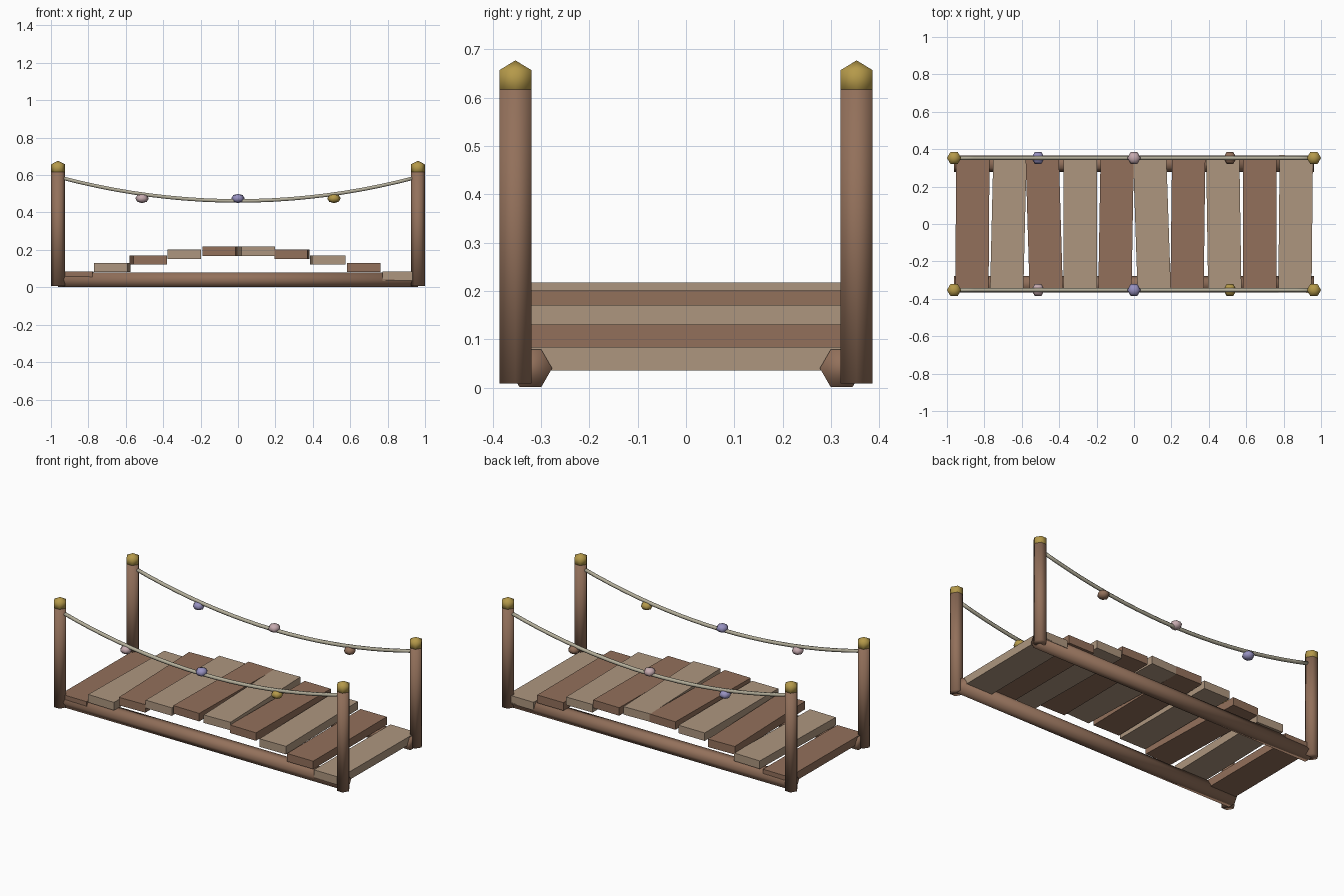
import bpy
import bmesh
from math import sin, cos, pi

default = bpy.data.objects.get("Cube")
if default:
    bpy.data.objects.remove(default, do_unlink=True)


def material(name, r, g, b):
    m = bpy.data.materials.new(name)
    m.use_nodes = True
    m.diffuse_color = (r, g, b, 1)
    m.node_tree.nodes["Principled BSDF"].inputs["Base Color"].default_value = (r, g, b, 1)
    return m


BROWN = material("brown wood", 0.29, 0.163, 0.104)
TAN = material("tan wood", 0.42, 0.305, 0.212)
GOLD = material("gold", 0.46, 0.32, 0.068)
LAVENDER = material("lavender", 0.31, 0.285, 0.53)
PINK = material("pink", 0.56, 0.40, 0.425)
ROPE = material("rope fibre", 0.45, 0.42, 0.32)


def add(name, bm, mat, smooth):
    bmesh.ops.recalc_face_normals(bm, faces=bm.faces[:])
    mesh = bpy.data.meshes.new(name)
    bm.to_mesh(mesh)
    bm.free()
    mesh.materials.append(mat)
    mesh.polygons.foreach_set("use_smooth", [smooth] * len(mesh.polygons))
    ob = bpy.data.objects.new(name, mesh)
    bpy.context.scene.collection.objects.link(ob)
    return ob


def lathe(name, profile, mat, location, sides=6):
    """Turn a (radius, height) profile; a zero radius makes a pole."""
    bm = bmesh.new()
    rings = []
    for r, z in profile:
        if r == 0:
            rings.append([bm.verts.new((0, 0, z))] * sides)
        else:
            angles = [2 * pi * k / sides for k in range(sides)]
            rings.append([bm.verts.new((r * cos(a), r * sin(a), z)) for a in angles])
    for low, high in zip(rings, rings[1:]):
        for k in range(sides):
            n = (k + 1) % sides
            corners = list(dict.fromkeys((low[k], low[n], high[n], high[k])))
            bm.faces.new(corners)
    for ring in (rings[0], rings[-1]):
        if ring[0] is not ring[1]:
            bm.faces.new(ring)
    ob = add(name, bm, mat, True)
    ob.location = location
    return ob


POST_X, POST_Y = 0.962, 0.353

# Corner posts with faceted gold caps
for sx, xname in ((-1, "right"), (1, "left")):
    for sy, yname in ((-1, "front"), (1, "back")):
        x, y = sx * POST_X, sy * POST_Y
        lathe(f"{yname}_{xname}_post", [(0.038, 0.008), (0.038, 0.617)], BROWN, (x, y, 0))
        lathe(f"{yname}_{xname}_post_cap",
              [(0, -0.04), (0.038, -0.02), (0.038, 0.02), (0, 0.04)], GOLD, (x, y, 0.637))

# Long base rails
for sy, yname in ((-1, "front"), (1, "back")):
    rail = lathe(f"{yname}_rail", [(0.045, -POST_X), (0.045, POST_X)], BROWN,
                 (0, sy * 0.322, 0.04))
    rail.rotation_euler = (pi / 2, 0, pi / 2)

# Arched deck of slightly crooked planks
TWISTS = [-0.007, -0.024, 0.03, 0, -0.017, 0.034, -0.012, 0.015, 0, -0.01]
for i, twist in enumerate(TWISTS):
    bm = bmesh.new()
    bmesh.ops.create_cube(bm, size=1)
    length = 0.734 if i == 9 else 0.714
    bmesh.ops.scale(bm, vec=(0.178, length, 0.049), verts=bm.verts)
    plank = add(f"plank_{i + 1}", bm, TAN if i % 2 else BROWN, False)
    plank.location = ((i - 4.5) * 0.192, 0, 0.06 + 0.135 * sin(pi * i / 9))
    plank.rotation_euler.z = twist

# Sagging hand ropes, each strung with three beads
BEAD_COLOURS = {"front": (PINK, LAVENDER, GOLD), "back": (LAVENDER, PINK, BROWN)}
for sy, yname in ((-1, "front"), (1, "back")):
    bm = bmesh.new()
    previous = None
    steps, sides = 20, 6
    for s in range(steps + 1):
        t = 2 * s / steps - 1
        ring = []
        for k in range(sides):
            a = 2 * pi * k / sides
            ring.append(bm.verts.new((t * 0.95, sy * POST_Y + 0.011 * cos(a),
                                      0.462 + 0.125 * t * t + 0.011 * sin(a))))
        if previous:
            for k in range(sides):
                n = (k + 1) % sides
                bm.faces.new((previous[k], previous[n], ring[n], ring[k]))
        if s in (0, steps):
            bm.faces.new(ring)
        previous = ring
    add(f"{yname}_rope", bm, ROPE, True)

    for j, mat in enumerate(BEAD_COLOURS[yname]):
        arc = [(0.036 * sin(pi * k / 4) if k in (1, 2, 3) else 0, -0.025 * cos(pi * k / 4))
               for k in range(5)]
        lathe(f"{yname}_bead_{j + 1}", arc, mat, ((j - 1) * 0.513, sy * POST_Y, 0.475))
